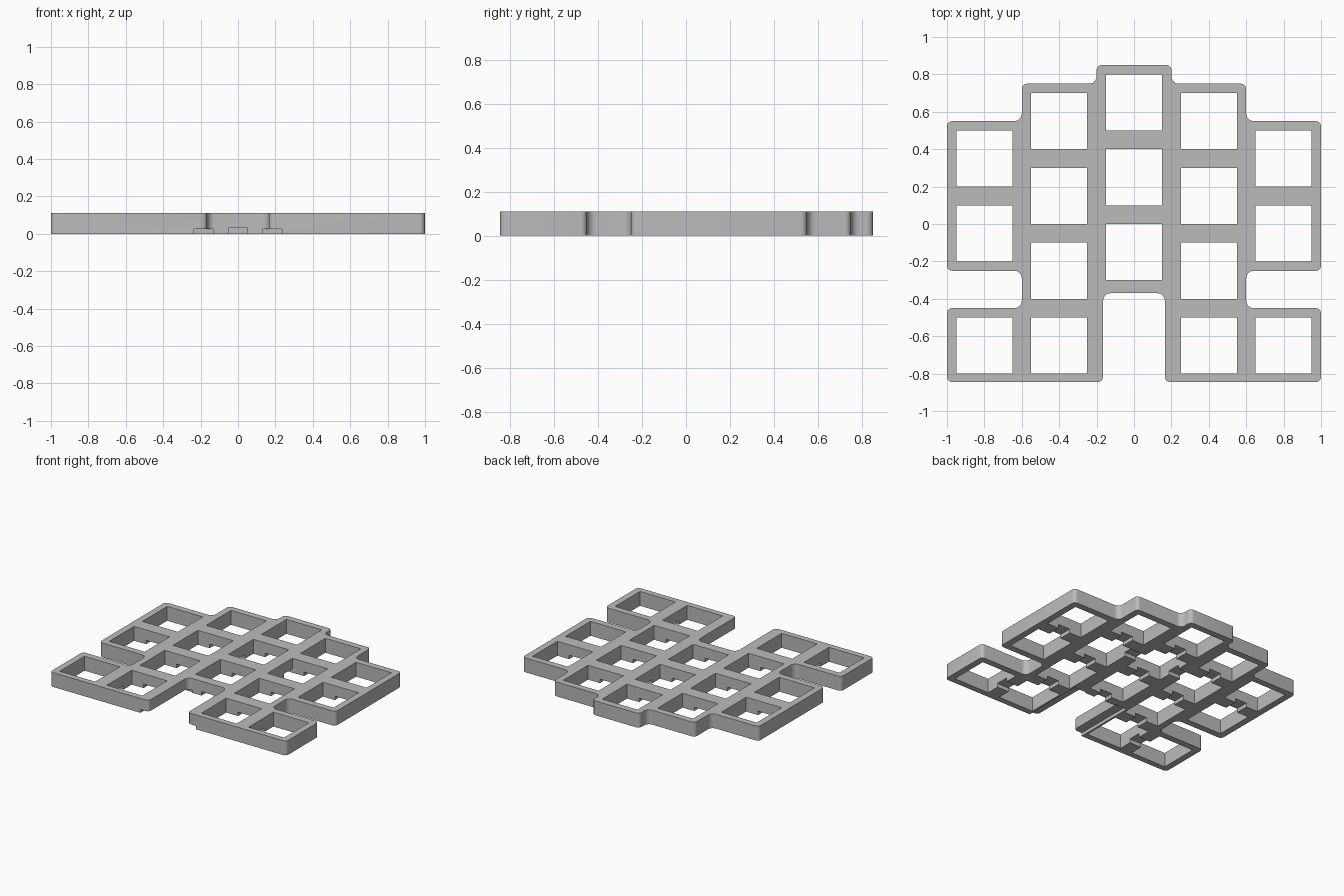
import bpy, bmesh, math
from mathutils import Vector

cube = bpy.data.objects.get("Cube")
if cube:
    bpy.data.objects.remove(cube)

HEIGHT = 0.11
HOLE = 0.3
SLOT = 0.1
SLOT_TOP = 0.03


def finish(name, bm):
    mesh = bpy.data.meshes.new(name)
    bmesh.ops.recalc_face_normals(bm, faces=bm.faces)
    bm.to_mesh(mesh)
    bm.free()
    obj = bpy.data.objects.new(name, mesh)
    bpy.context.scene.collection.objects.link(obj)
    return obj


def fillet(points, convex=0.028, concave=0.04, steps=6):
    """Round every corner of a counter-clockwise, right-angled outline."""
    out = []
    for i, p in enumerate(points):
        a = (points[i - 1] - p).normalized()
        b = (points[(i + 1) % len(points)] - p).normalized()
        turn = b.x * a.y - b.y * a.x
        r = convex if turn > 0 else concave
        centre = p + (a + b) * r
        for k in range(steps + 1):
            t = k / steps * math.pi / 2
            out.append(centre - b * r * math.cos(t) - a * r * math.sin(t))
    return out


def add_box(bm, x0, x1, y0, y1, z0, z1):
    verts = bmesh.ops.create_cube(bm, size=1)["verts"]
    for v in verts:
        v.co.x = x0 if v.co.x < 0 else x1
        v.co.y = y0 if v.co.y < 0 else y1
        v.co.z = z0 if v.co.z < 0 else z1


def cut(target, cutter):
    cutter.hide_render = True
    mod = target.modifiers.new("cut", "BOOLEAN")
    mod.operation = "DIFFERENCE"
    mod.solver = "EXACT"
    mod.object = cutter
    bpy.ops.object.modifier_apply(modifier=mod.name)
    bpy.data.objects.remove(cutter)


# Stepped plate outline: right half, then its mirror image
half = [Vector(p) for p in (
    (0.165, -0.37), (0.165, -0.845), (1, -0.845), (1, -0.45), (0.6, -0.45),
    (0.6, -0.25), (1, -0.25), (1, 0.55), (0.6, 0.55), (0.6, 0.75),
    (0.2, 0.75), (0.2, 0.85))]
outline = half + [Vector((-p.x, p.y)) for p in reversed(half)]

bm = bmesh.new()
face = bm.faces.new([bm.verts.new((p.x, p.y, 0)) for p in fillet(outline)])
top = bmesh.ops.extrude_face_region(bm, geom=[face])["geom"]
for v in top:
    if isinstance(v, bmesh.types.BMVert):
        v.co.z = HEIGHT
plate = finish("key_plate", bm)
bpy.context.view_layer.objects.active = plate
plate.select_set(True)

# Square key openings, by column; each value is the lower edge of an opening
columns = {
    0.0: (-0.3, 0.1, 0.5),
    0.4: (-0.8, -0.4, 0.0, 0.4),
    0.8: (-0.8, -0.2, 0.2),
}
holes, slots = bmesh.new(), bmesh.new()
for cx, rows in columns.items():
    for x in {cx, -cx}:
        for y in rows:
            add_box(holes, x - HOLE / 2, x + HOLE / 2, y, y + HOLE, -0.1, 0.2)
        # Wire slots under the bars between neighbouring openings
        for low, high in zip(rows, rows[1:]):
            if high - low < 0.5:
                add_box(slots, x - SLOT / 2, x + SLOT / 2,
                        low + HOLE - 0.01, high + 0.01, -0.1, SLOT_TOP)

# Slot through the front of the middle column
add_box(slots, -SLOT / 2, SLOT / 2, -0.45, -0.29, -0.1, SLOT_TOP)

for side in (-1, 1):
    # Slots between columns
    for x, y in ((0.6, -0.65), (0.2, 0.25)):
        xs = sorted((side * (x - 0.06), side * (x + 0.06)))
        add_box(slots, *xs, y - SLOT / 2, y + SLOT / 2, -0.1, SLOT_TOP)
    # Undercut along the inner walls of the front gap
    xs = sorted((side * 0.13, side * 0.235))
    add_box(slots, *xs, -0.9, -0.36, -0.1, 0.025)

cut(plate, finish("hole_cutter", holes))
cut(plate, finish("slot_cutter", slots))

# Single grey material
grey = bpy.data.materials.new("light_grey")
grey.use_nodes = True
colour = (0.5, 0.5, 0.5, 1)
grey.diffuse_color = colour
grey.node_tree.nodes["Principled BSDF"].inputs["Base Color"].default_value = colour
plate.data.materials.clear()
plate.data.materials.append(grey)
bpy.ops.object.shade_smooth_by_angle(angle=math.radians(30))
